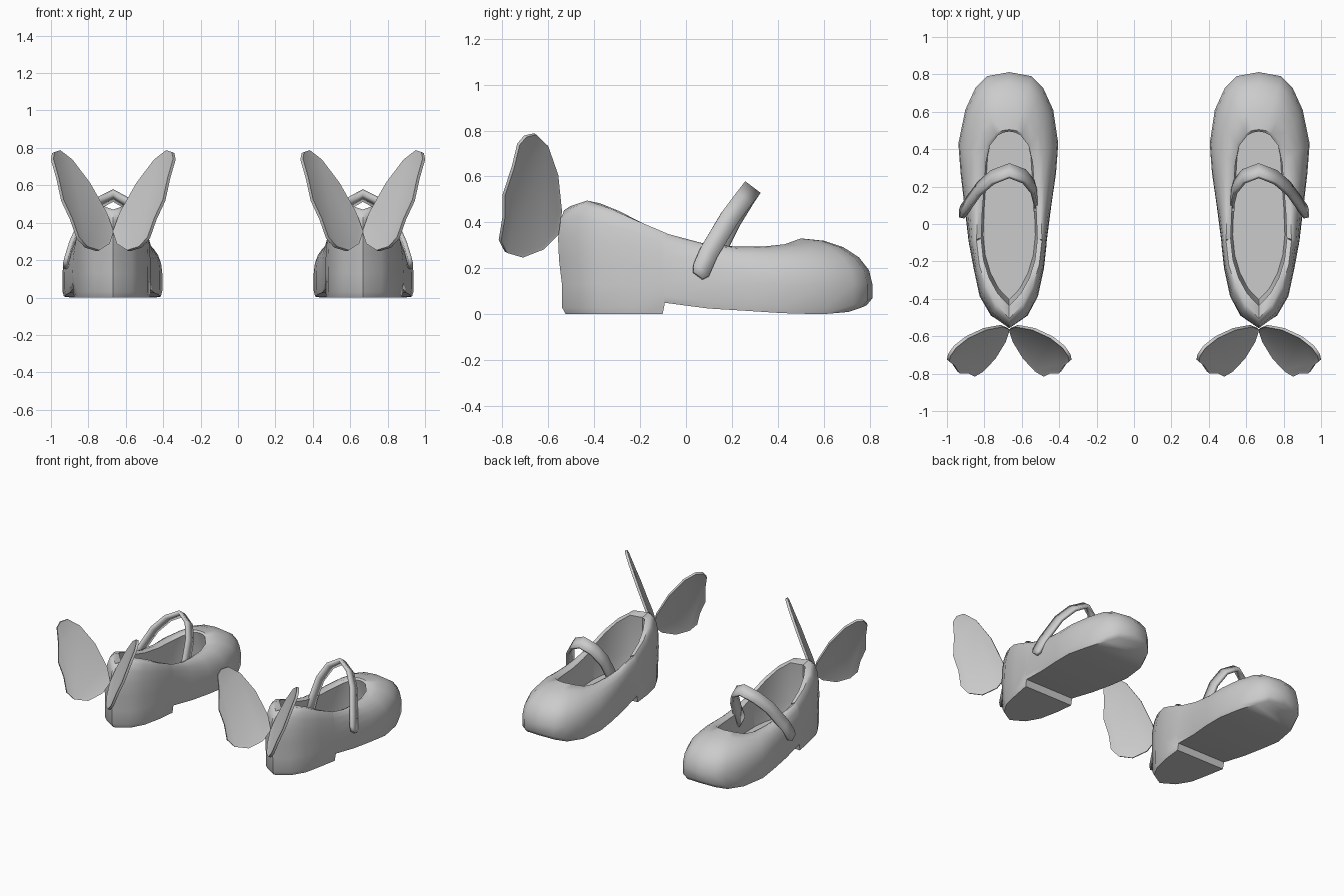
import bpy, bmesh, math
from mathutils import Vector

cube = bpy.data.objects.get("Cube")
if cube:
    bpy.data.objects.remove(cube)

mat = bpy.data.materials.new("light grey")
mat.use_nodes = True
grey = (0.6, 0.6, 0.6, 1)
mat.diffuse_color = grey
mat.node_tree.nodes["Principled BSDF"].inputs["Base Color"].default_value = grey

CENTRE = 0.667

# Stations from heel to toe: sole (y, outer, inner, z), then rim (y, half width, z)
STATIONS = [
    ((-.54, 0, 0, 0), (-.505, 0, .47)),
    ((-.48, .10, .10, 0), (-.43, .07, .495)),
    ((-.38, .16, .155, 0), (-.33, .125, .46)),
    ((-.24, .19, .185, 0), (-.22, .16, .41)),
    ((-.105, .215, .2, 0), (-.09, .175, .355)),
    ((-.095, .217, .2, .05), (-.08, .175, .35)),
    ((.1, .24, .225, .025), (.07, .168, .31)),
    ((.27, .26, .25, .015), (.21, .155, .295)),
    ((.43, .272, .262, .005), (.34, .145, .295)),
    ((.61, .235, .235, 0), (.43, .12, .305)),
    ((.73, .18, .18, .01), (.485, .07, .325)),
    ((.79, .12, .12, .03), (.5, .035, .33)),
    ((.812, 0, 0, .04), (.505, 0, .33)),
]
LAST = len(STATIONS) - 1


def finish(bm, name, side, angle=40):
    """Place a part on one side of the pair and shade it."""
    for v in bm.verts:
        v.co.x = side * (v.co.x + CENTRE)
    bmesh.ops.recalc_face_normals(bm, faces=bm.faces)
    mesh = bpy.data.meshes.new(name)
    bm.to_mesh(mesh)
    bm.free()
    mesh.materials.append(mat)
    obj = bpy.data.objects.new(name, mesh)
    bpy.context.collection.objects.link(obj)
    bpy.ops.object.select_all(action='DESELECT')
    obj.select_set(True)
    bpy.context.view_layer.objects.active = obj
    bpy.ops.object.shade_smooth_by_angle(angle=math.radians(angle))
    return obj


def make_ring(bm, place):
    """Closed loop: up the outer side from heel to toe, back along the inner side."""
    loop = [(i, 1) for i in range(LAST + 1)] + [(i, -1) for i in range(LAST - 1, 0, -1)]
    return [bm.verts.new(place(i, s)) for i, s in loop]


def sole_point(i, s, scale, lift):
    y, out, inn, z = STATIONS[i][0]
    return Vector(((out if s > 0 else -inn) * scale, y * scale, z + lift))


def rim_point(i, s):
    y, w, z = STATIONS[i][1]
    return Vector((s * w, y, z))


def cap(bm, ring):
    """Close a ring with cross strips."""
    n = len(ring)
    for i in range(LAST):
        quad = [ring[i], ring[i + 1], ring[(n - i - 1) % n], ring[(n - i) % n]]
        bm.faces.new(list(dict.fromkeys(quad)))


def wall(i, s, t):
    """Rounded upper between the welt and the rim."""
    low = sole_point(i, s, 1, 0)
    low.z = .13
    high = rim_point(i, s)
    a = t * math.pi / 2
    p = low.lerp(high, 1 - math.cos(a))
    p.z = low.z + (high.z - low.z) * math.sin(a)
    if i < 5:  # slight bulge at the back of the heel
        p.y -= .025 * math.sin(math.pi * t) * (1 - i / 5)
    return p


def inside(i, s, inset, z=None, reach=0):
    p = rim_point(i, s)
    p.x *= 1 - inset * 4
    p.y += inset * 2 * (1 - i / 5) if i < 5 else -inset * .3
    p.z -= .012
    if z is not None:
        p.z = z
        p.y += reach * (i / LAST)
    return p


def make_shoe(side, label):
    bm = bmesh.new()
    rings = [
        make_ring(bm, lambda i, s: sole_point(i, s, .97, 0)),
        make_ring(bm, lambda i, s: sole_point(i, s, 1, .03)),
    ]
    for k in range(6):
        rings.append(make_ring(bm, lambda i, s: wall(i, s, k / 5)))
    rings.append(make_ring(bm, lambda i, s: inside(i, s, .035)))
    rings.append(make_ring(bm, lambda i, s: inside(i, s, .03, .2, .03)))
    rings.append(make_ring(bm, lambda i, s: inside(i, s, .05, .1, .05)))
    for a, b in zip(rings, rings[1:]):
        for j in range(len(a)):
            k = (j + 1) % len(a)
            bm.faces.new((a[j], a[k], b[k], b[j]))
    cap(bm, rings[0])
    cap(bm, rings[-1])
    finish(bm, label + "_shoe", side, 50)


# Strap centre line, outer end to inner end
STRAP = [(.25, .065, .19), (.225, .10, .27), (.16, .19, .42), (.09, .25, .5),
         (0, .285, .545), (-.08, .255, .5), (-.125, .2, .41), (-.14, .14, .29),
         (-.14, .1, .2)]


def make_strap(side, label):
    bm = bmesh.new()
    across = Vector((0, .8, -.6)) * .042
    rows = [[bm.verts.new(Vector(p) + across * k) for k in (-1, 1)] for p in STRAP]
    for a, b in zip(rows, rows[1:]):
        bm.faces.new((a[0], a[1], b[1], b[0]))
    # rounded outer tip
    p = Vector(STRAP[0])
    tip = [bm.verts.new(p + across * k + Vector((.008, -.012, -.022))) for k in (-.6, .6)]
    bm.faces.new((rows[0][0], rows[0][1], tip[1], tip[0]))
    obj = finish(bm, label + "_strap", side)
    mod = obj.modifiers.new("thickness", 'SOLIDIFY')
    mod.thickness = .022
    mod.offset = 0


# Wing outline as (x, z) from the root
WING = [(.004, .35), (.04, .45), (.13, .61), (.225, .735), (.29, .785), (.32, .775),
        (.327, .74), (.298, .64), (.272, .52), (.225, .42), (.19, .32), (.145, .27),
        (.08, .25), (.025, .285)]


def make_wing(side, hand, name):
    bm = bmesh.new()
    normal = Vector((1.25 * hand, 1, -.6)).normalized() * .009
    sheets = []
    for k in (-1, 1):
        verts = [bm.verts.new(Vector((hand * x, -.555 - 1.25 * x + .6 * (z - .35), z))
                              + normal * k) for x, z in WING]
        sheets.append((verts, bm.faces.new(verts)))
    a, b = sheets[0][0], sheets[1][0]
    for j in range(len(a)):
        k = (j + 1) % len(a)
        bm.faces.new((a[j], a[k], b[k], b[j]))
    bmesh.ops.recalc_face_normals(bm, faces=bm.faces)
    # raised border around a shallow panel
    bmesh.ops.inset_individual(bm, faces=[s[1] for s in sheets], thickness=.014, depth=-.004)
    finish(bm, name, side, 50)


for side, label in ((1, "left"), (-1, "right")):
    make_shoe(side, label)
    make_strap(side, label)
    make_wing(side, 1, label + "_outer_wing")
    make_wing(side, -1, label + "_inner_wing")
